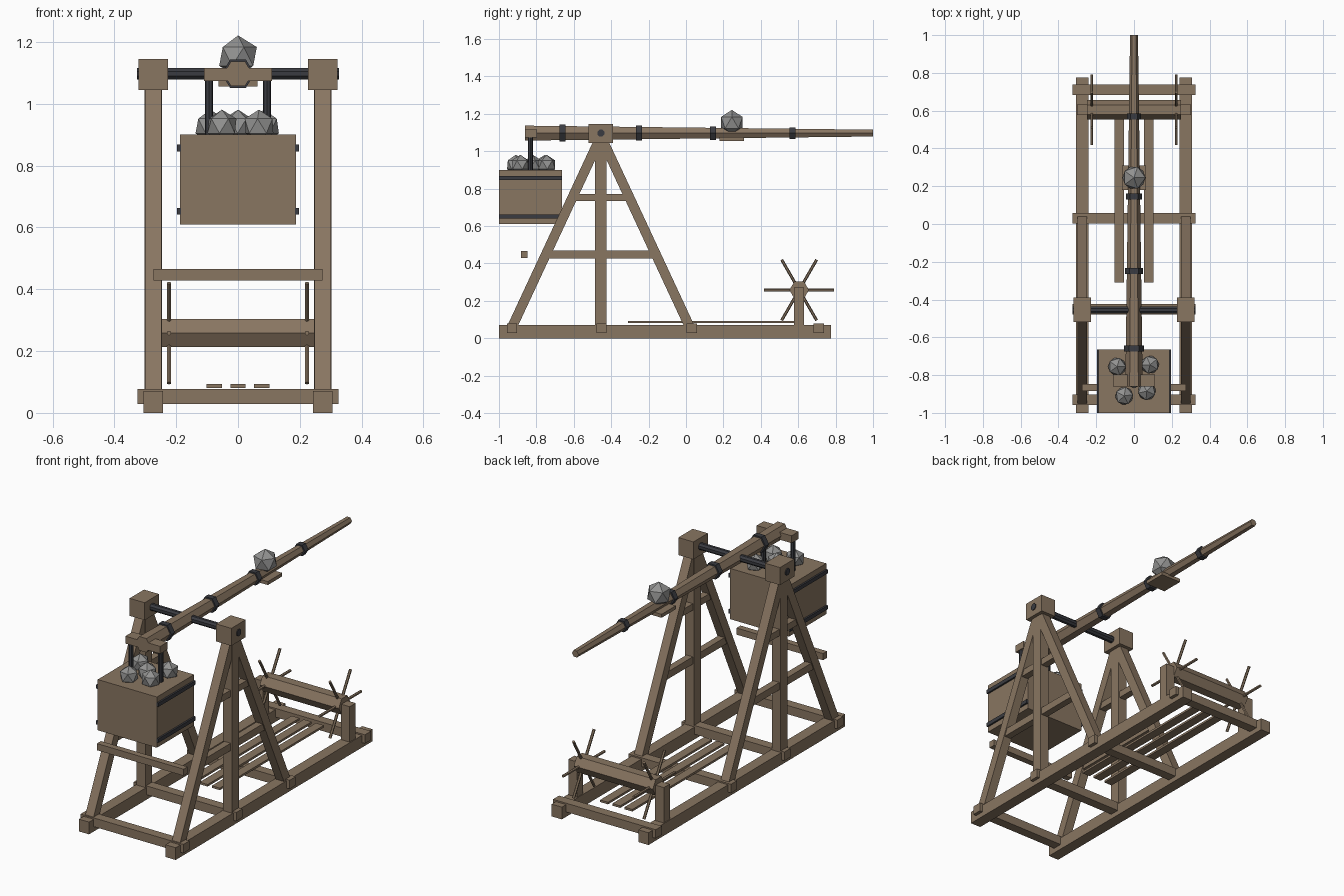
import bpy, bmesh, math
from mathutils import Vector, Matrix

old = bpy.data.objects.get("Cube")
if old:
    bpy.data.objects.remove(old, do_unlink=True)


def material(name, r, g, b):
    mat = bpy.data.materials.new(name)
    mat.use_nodes = True
    mat.diffuse_color = (r, g, b, 1)
    mat.node_tree.nodes["Principled BSDF"].inputs["Base Color"].default_value = (r, g, b, 1)
    return mat


wood = material("weathered_wood", 0.25, 0.18, 0.12)
iron = material("dark_iron", 0.042, 0.044, 0.052)
stone = material("grey_stone", 0.29, 0.29, 0.285)


def finish(name, bm, mat):
    mesh = bpy.data.meshes.new(name)
    bm.to_mesh(mesh)
    bm.free()
    mesh.materials.append(mat)
    obj = bpy.data.objects.new(name, mesh)
    bpy.context.collection.objects.link(obj)
    return obj


def box(name, centre, size, mat=wood):
    bm = bmesh.new()
    bmesh.ops.create_cube(bm, size=1)
    bmesh.ops.transform(bm, verts=bm.verts, matrix=Matrix.Translation(centre) @ Matrix.Diagonal((*size, 1)))
    return finish(name, bm, mat)


def beam(name, start, end, width):
    """Square timber between two points in one side plane."""
    start, end = Vector(start), Vector(end)
    along = end - start
    obj = box(name, (0, 0, 0), (width, width, along.length))
    tilt = Matrix.Rotation(-math.atan2(along.y, along.z), 4, 'X')
    obj.data.transform(Matrix.Translation((start + end) / 2) @ tilt)
    return obj


def rod(name, start, end, r1, r2, sides, mat, turn=0):
    """Faceted, optionally tapered pole between two points."""
    start, end = Vector(start), Vector(end)
    along = end - start
    bm = bmesh.new()
    bmesh.ops.create_cone(bm, cap_ends=True, segments=sides, radius1=r1, radius2=r2, depth=along.length)
    spin = Matrix.Rotation(turn, 4, 'Z')
    aim = along.to_track_quat('Z', 'Y').to_matrix().to_4x4()
    bmesh.ops.transform(bm, verts=bm.verts, matrix=Matrix.Translation((start + end) / 2) @ aim @ spin)
    return finish(name, bm, mat)


def rock(name, centre, radius, turn=0):
    bm = bmesh.new()
    bmesh.ops.create_icosphere(bm, subdivisions=1, radius=radius)
    bmesh.ops.transform(bm, verts=bm.verts, matrix=Matrix.Translation(centre) @ Matrix.Rotation(turn, 4, 'Z'))
    return finish(name, bm, stone)


side_x = 0.274
axle_y, axle_z = -0.455, 1.097
winch_y, winch_z = 0.605, 0.258
bucket_y = -0.832

# Side frames, mirrored left and right
for label, s in (("left", 1), ("right", -1)):
    x = s * side_x
    box(label + "_base_rail", (x, -0.112, 0.035), (0.064, 1.776, 0.07))
    box(label + "_upright", (x, axle_y, 0.56), (0.056, 0.062, 1.0))
    box(label + "_axle_block", (x, axle_y, 1.095), (0.095, 0.13, 0.1))
    for end, foot in (("front", -0.93), ("rear", 0.02)):
        beam(label + "_" + end + "_leg", (x, foot, 0.06), (x, axle_y, 1.08), 0.052)
    box(label + "_lower_brace", (x, axle_y, 0.447), (0.04, 0.56, 0.042))
    box(label + "_upper_brace", (x, axle_y, 0.753), (0.04, 0.28, 0.038))
    box(label + "_winch_post", (x, winch_y, 0.17), (0.056, 0.054, 0.205))
    # Winch handles: three rods crossing at the barrel
    for i in range(3):
        a = math.pi * i / 3
        reach = Vector((0, math.cos(a), math.sin(a))) * 0.187
        hub = Vector((s * 0.223, winch_y, winch_z))
        rod(label + "_winch_handle", hub - reach, hub + reach, 0.008, 0.008, 6, wood)
    # Counterweight hanger and straps
    rod(label + "_hanger", (s * 0.094, bucket_y, 0.88), (s * 0.094, bucket_y, 1.085), 0.0135, 0.0135, 8, iron)
    for z in (0.857, 0.652):
        box(label + "_box_strap", (s * 0.191, bucket_y, z), (0.012, 0.336, 0.022), iron)

# Cross beams of the base, and the raised front tie
for y in (-0.93, -0.452, 0.03, 0.71):
    box("base_cross_beam", (0, y, 0.053), (0.65, 0.055, 0.05))
box("front_tie_beam", (0, -0.865, 0.447), (0.548, 0.036, 0.038))

# Floor slats
for x in (-0.077, 0, 0.077):
    box("floor_slat", (x, 0.16, 0.087), (0.05, 0.94, 0.012))

# Winch barrel, with an edge facing forward
rod("winch_barrel", (-0.25, winch_y, winch_z), (0.25, winch_y, winch_z), 0.052, 0.052, 6, wood, math.pi / 2)

# Axle
rod("axle", (-0.326, axle_y, axle_z), (0.326, axle_y, axle_z), 0.02, 0.02, 8, iron, math.pi / 8)

# Throwing arm with an edge on top, and its iron collars
arm_start, arm_end = -0.86, 1.0
thick, thin = 0.046, 0.021
rod("throwing_arm", (0, arm_start, axle_z), (0, arm_end, axle_z), thick, thin, 6, wood, math.pi / 2)
for y in (-0.66, -0.25, 0.145, 0.57):
    r = thick + (thin - thick) * (y - arm_start) / (arm_end - arm_start) + 0.009
    rod("arm_collar", (0, y - 0.016, axle_z), (0, y + 0.016, axle_z), r, r, 6, iron, math.pi / 2)
box("arm_crosspiece", (0, -0.828, 1.094), (0.22, 0.064, 0.042))

# Shot and its cradle
box("shot_cradle", (0, 0.245, 1.066), (0.125, 0.13, 0.02))
rock("shot", (0, 0.245, 1.153), 0.068)

# Counterweight box and ballast
box("counterweight_box", (0, bucket_y, 0.755), (0.374, 0.336, 0.29))
for i, (x, y) in enumerate(((-0.09, -0.755), (0.085, -0.745), (-0.052, -0.91), (0.068, -0.885), (0, -0.82))):
    rock("ballast_rock", (x, y, 0.928), 0.053, i * 0.7)
